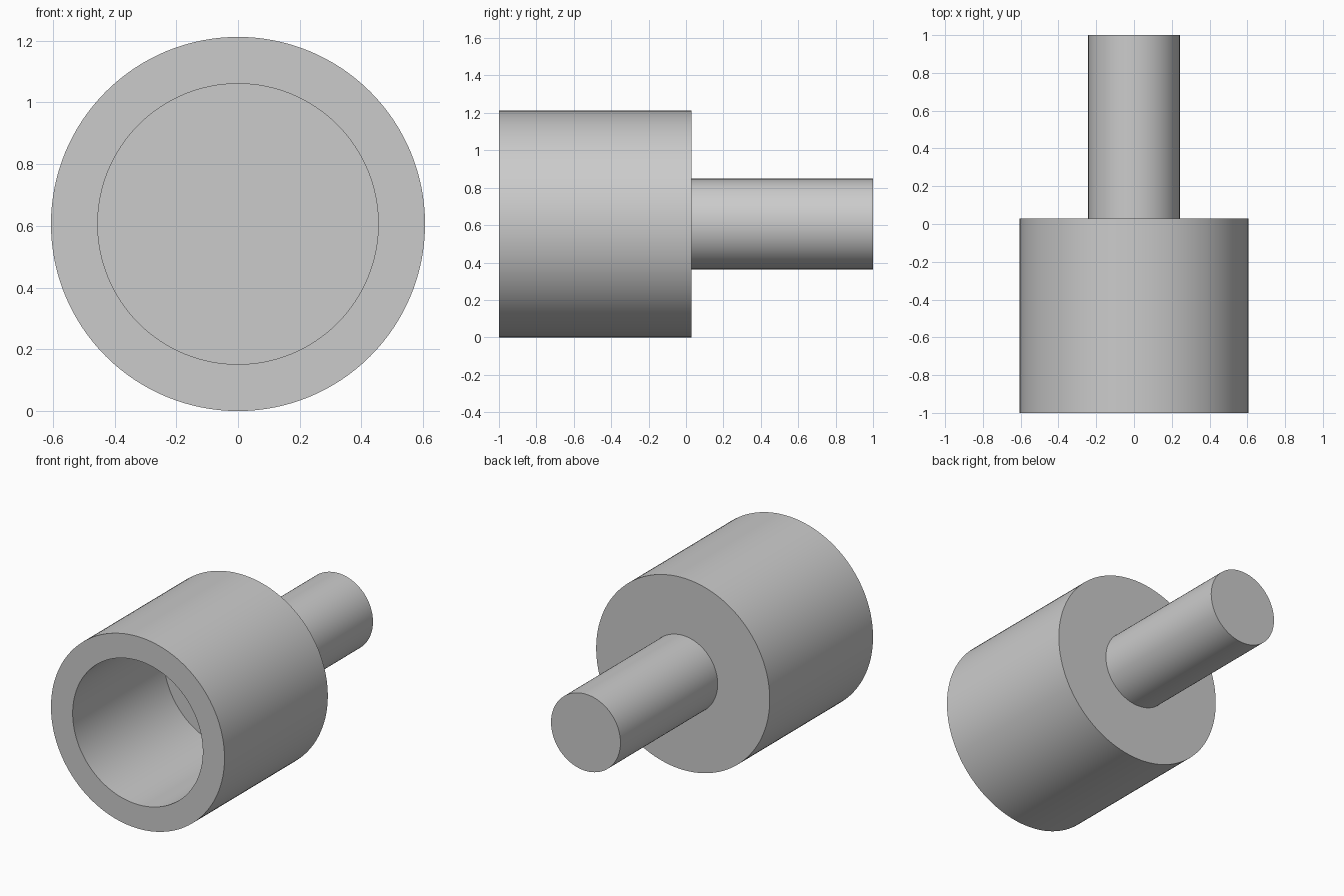
import bpy
import bmesh
import math
from mathutils import Matrix, Vector

cube = bpy.data.objects.get("Cube")
if cube:
    bpy.data.objects.remove(cube, do_unlink=True)

UNIT = 2 / 66          # one design unit, overall length is 66
OUTER, BORE, SHAFT = 20 * UNIT, 15 * UNIT, 8 * UNIT
FRONT, FLOOR, SHOULDER, END = -1.0, -1 + 30 * UNIT, -1 + 34 * UNIT, 1.0
SEGMENTS = 128

grey = bpy.data.materials.new("plain_grey")
grey.use_nodes = True
grey.diffuse_color = (0.6, 0.6, 0.6, 1)
grey.node_tree.nodes["Principled BSDF"].inputs["Base Color"].default_value = (0.6, 0.6, 0.6, 1)


def lathe(name, profile):
    """Revolve (radius, y) points around the y axis."""
    bm = bmesh.new()
    verts = [bm.verts.new((r, y, 0)) for r, y in profile]
    edges = [bm.edges.new(pair) for pair in zip(verts, verts[1:])]
    bmesh.ops.spin(bm, geom=verts + edges, cent=(0, 0, 0), axis=(0, 1, 0),
                   angle=math.tau, steps=SEGMENTS, use_duplicate=False)
    bmesh.ops.remove_doubles(bm, verts=bm.verts, dist=1e-4)
    bmesh.ops.recalc_face_normals(bm, faces=bm.faces)
    bm.transform(Matrix.Translation(Vector((0, 0, OUTER))))
    mesh = bpy.data.meshes.new(name)
    bm.to_mesh(mesh)
    bm.free()
    mesh.materials.append(grey)
    obj = bpy.data.objects.new(name, mesh)
    bpy.context.collection.objects.link(obj)
    bpy.ops.object.select_all(action='DESELECT')
    obj.select_set(True)
    bpy.context.view_layer.objects.active = obj
    bpy.ops.object.shade_smooth_by_angle(angle=math.radians(30))
    return obj


# Hollow cup with a blind bore, stepping down to a solid shaft
lathe("cup_and_shaft", [
    (0, FLOOR), (BORE, FLOOR), (BORE, FRONT), (OUTER, FRONT),
    (OUTER, SHOULDER), (SHAFT, SHOULDER), (SHAFT, END), (0, END),
])
